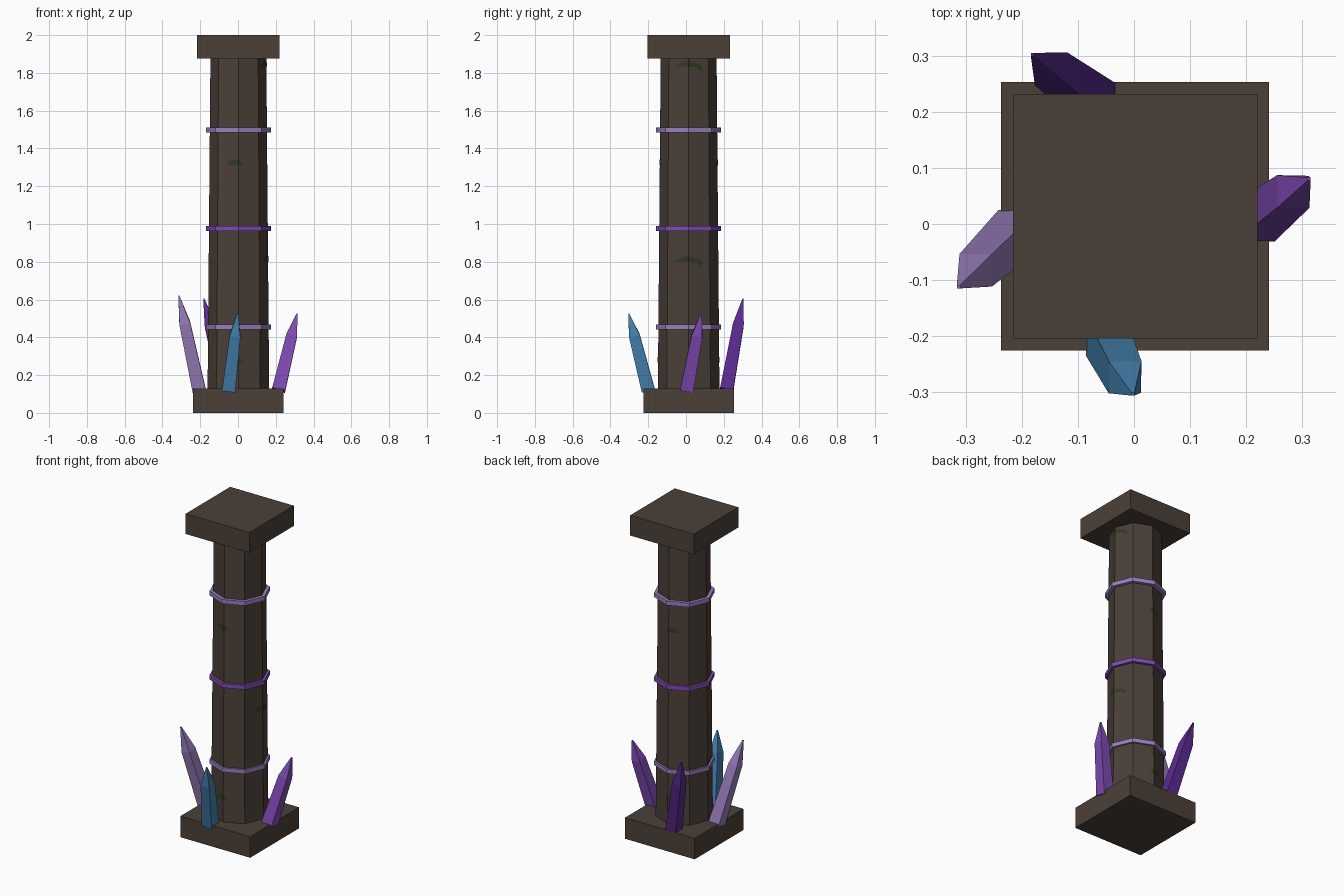
import bpy, bmesh, math
from mathutils import Vector

if "Cube" in bpy.data.objects:
    bpy.data.objects.remove(bpy.data.objects["Cube"], do_unlink=True)

CENTRE = Vector((0.002, 0.014, 0))
SHAFT_LOW, SHAFT_HIGH = 0.13, 1.88
RADIUS_LOW, RADIUS_HIGH = 0.163, 0.148


def material(name, rgb):
    mat = bpy.data.materials.new(name)
    mat.use_nodes = True
    mat.diffuse_color = (*rgb, 1)
    mat.node_tree.nodes["Principled BSDF"].inputs["Base Color"].default_value = (*rgb, 1)
    return mat


stone = material("dark stone", (0.070, 0.051, 0.040))
lavender = material("lavender", (0.330, 0.212, 0.520))
purple = material("purple", (0.210, 0.070, 0.450))
deep_purple = material("deep purple", (0.098, 0.023, 0.270))
blue = material("blue", (0.061, 0.223, 0.429))
moss = material("moss green", (0.032, 0.042, 0.014))


def finish(name, bm, mat, recalc=True):
    if recalc:
        bmesh.ops.recalc_face_normals(bm, faces=bm.faces)
    mesh = bpy.data.meshes.new(name)
    bm.to_mesh(mesh)
    bm.free()
    mesh.materials.append(mat)
    obj = bpy.data.objects.new(name, mesh)
    bpy.context.collection.objects.link(obj)
    return obj


def loft(name, levels, sides, mat, turn=0.0, closed=False):
    """Stack of regular polygons given as (radius, height)."""
    bm = bmesh.new()
    rings = []
    for radius, z in levels:
        angles = [turn + math.tau * i / sides for i in range(sides)]
        rings.append([bm.verts.new((radius * math.cos(a), radius * math.sin(a), z)) for a in angles])
    pairs = list(zip(rings, rings[1:]))
    if closed:
        pairs.append((rings[-1], rings[0]))
    else:
        bm.faces.new(rings[0])
        bm.faces.new(rings[-1])
    for low, high in pairs:
        for i in range(sides):
            j = (i + 1) % sides
            bm.faces.new((low[i], low[j], high[j], high[i]))
    return finish(name, bm, mat)


def slab(name, half, low, high):
    radius = half * math.sqrt(2)
    obj = loft(name, [(radius, low), (radius, high)], 4, stone, math.pi / 4)
    obj.location = CENTRE


# Stone column
slab("base_slab", 0.239, 0, 0.13)
slab("cap_slab", 0.218, 1.875, 2)
shaft = loft("shaft", [(RADIUS_LOW, SHAFT_LOW), (RADIUS_HIGH, SHAFT_HIGH)], 8, stone)
shaft.location = CENTRE

# Bands around the shaft
for name, z, mat in (("lower_band", 0.455, lavender), ("middle_band", 0.977, purple),
                     ("upper_band", 1.497, lavender)):
    section = [(0.15, z - 0.013), (0.172, z - 0.013), (0.172, z + 0.013), (0.15, z + 0.013)]
    loft(name, section, 8, mat, closed=True).location = CENTRE


# Leaning crystals on the base
def crystal(name, foot, tip, mat):
    foot, tip = Vector(foot), Vector(tip)
    axis = tip - foot
    length = axis.length
    levels = [(0.05, 0), (0.041, length * 0.71), (0.004, length)]
    obj = loft(name, levels, 4, mat, math.pi / 4)
    obj.location = foot
    obj.rotation_mode = "QUATERNION"
    obj.rotation_quaternion = Vector((0, 0, 1)).rotation_difference(axis)


crystal("front_crystal", (-0.05, -0.2, 0.12), (-0.002, -0.303, 0.525), blue)
crystal("left_crystal", (0.215, 0.004, 0.12), (0.312, 0.08, 0.525), purple)
crystal("right_crystal", (-0.206, -0.01, 0.12), (-0.313, -0.112, 0.62), lavender)
crystal("back_crystal", (-0.067, 0.215, 0.12), (-0.181, 0.302, 0.605), deep_purple)


# Moss patches folded over the shaft corners
def moss_patch(name, degrees, z, halves):
    a = math.radians(degrees)
    out = Vector((math.cos(a), math.sin(a), 0))
    along = Vector((-math.sin(a), math.cos(a), 0))
    bm = bmesh.new()
    for outline in halves:
        corners = []
        for t, dz in outline:
            f = (z + dz - SHAFT_LOW) / (SHAFT_HIGH - SHAFT_LOW)
            r = RADIUS_LOW + (RADIUS_HIGH - RADIUS_LOW) * f + 0.002
            p = CENTRE + out * (r - abs(t) * math.tan(math.pi / 8)) + along * t
            corners.append(bm.verts.new((p.x, p.y, z + dz)))
        face = bm.faces.new(corners)
        face.normal_update()
        if face.normal.dot(out) < 0:
            face.normal_flip()
    finish(name, bm, moss, recalc=False)


small = [[(0, -0.014), (0, 0.016), (-0.03, 0.016), (-0.05, 0.004), (-0.057, -0.014)],
         [(0, -0.014), (0, 0.016), (0.01, 0.012), (0.023, -0.014)]]
mirrored = [[(-t, dz) for t, dz in half] for half in small]
wide = [[(0, -0.012), (0, 0.022), (-0.035, 0.018), (-0.05, 0.002), (-0.085, -0.01)],
        [(0, -0.012), (0, 0.022), (0.02, 0.012), (0.055, 0.004), (0.072, -0.015),
         (0.07, -0.042), (0.045, -0.015)]]
for level, low, high in (("lower", 0.28, 0.81), ("upper", 1.325, 1.845)):
    moss_patch(level + "_front_moss", -90, low, small)
    moss_patch(level + "_back_moss", 90, low, mirrored)
    moss_patch(level + "_left_moss", 0, high, wide)
